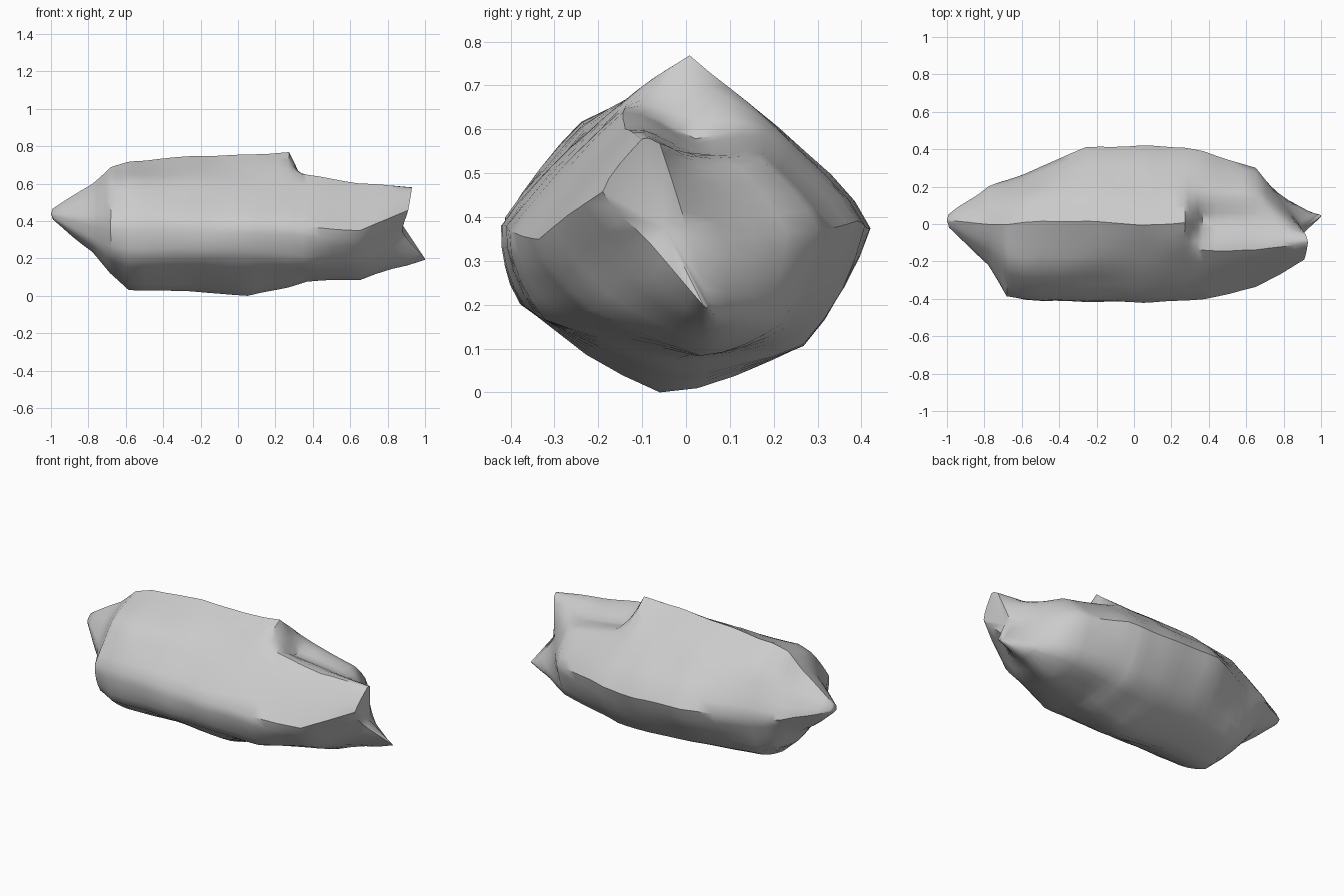
import bpy
import bmesh
from mathutils import Vector, noise

if "Cube" in bpy.data.objects:
    bpy.data.objects.remove(bpy.data.objects["Cube"], do_unlink=True)

AROUND = 4      # steps between neighbouring outline points
ALONG = 4       # steps between neighbouring sections
ROUNDNESS = 0.55

# Sections in hundredths: x, then (y, z) from the crest round the front,
# underside and back.
body = [
    (-78, [(0, 60), (-13, 52), (-22, 41), (-20, 29), (-6, 24), (9, 27), (20, 38), (12, 51)]),
    (-68, [(0, 69), (-22, 60), (-39, 40), (-34, 22), (-9, 12), (13, 17), (23, 37), (13, 57)]),
    (-58, [(1, 72), (-24, 62), (-40, 40), (-37, 20), (-9, 3), (15, 11), (27, 37), (15, 60)]),
    (-25, [(2, 75), (-23, 61), (-41, 40), (-38, 20), (-6, 3), (24, 12), (41, 39), (20, 61)]),
    (5, [(-1, 76), (-22, 60), (-42, 38), (-37, 20), (-6, 0), (27, 11), (42, 38), (21, 61)]),
    (27, [(1, 77), (-14, 67), (-41, 38), (-34, 18), (-3, 5), (27, 11), (41, 38), (19, 61)]),
    (37, [(2, 58), (-14, 65), (-40, 37), (-32, 17), (-2, 8), (26, 13), (39, 39), (18, 59)]),
    (65, [(2, 54), (-14, 60), (-34, 35), (-21, 19), (3, 9), (22, 16), (30, 37), (17, 53)]),
]
# Leaning left end, with its own x for every point
left_end = [(92, -6, 57), (93, -10, 58), (91, -19, 46), (88, -8, 34),
            (100, 4, 20), (97, 5, 21), (88, 1, 35), (90, -3, 48)]


def blunt_tip(ring, x, centre, size):
    """Shrink a section towards a centre to make the pointed end."""
    mid = Vector((x, *centre))
    return [mid + Vector((0, (p.y - mid.y) * size, (p.z - mid.z) * size)) for p in ring]


def round_outline(ring):
    """Closed, slightly rounded outline that keeps a hard corner at the crest."""
    pts = ring + [ring[0]]
    last = len(pts) - 1
    out = []
    for i in range(last):
        a, b = pts[i], pts[i + 1]
        ta = (b - pts[i - 1]) / 2 if i else b - a
        tb = (pts[i + 2] - a) / 2 if i + 2 <= last else b - a
        ta, tb = (b - a).lerp(ta, ROUNDNESS), (b - a).lerp(tb, ROUNDNESS)
        for s in range(AROUND):
            t = s / AROUND
            h = t * t * (3 - 2 * t)
            out.append(a.lerp(b, h) + ta * t * (1 - t) ** 2 - tb * t * t * (1 - t))
    return out


def weather(p):
    """Gentle uneven wear of the surface."""
    return p + noise.noise_vector(p * 5) * 0.009


rings = [[Vector((x, y, z)) / 100 for y, z in outline] for x, outline in body]
rings.insert(0, blunt_tip(rings[0], -0.99, (0.02, 0.44), 0.16))
rings.append([Vector(p) / 100 for p in left_end])
rings = [round_outline(r) for r in rings]

# Skin the sections
bm = bmesh.new()
loops = []
for k in range(len(rings) - 1):
    for s in range(ALONG):
        loops.append([weather(a.lerp(b, s / ALONG)) for a, b in zip(rings[k], rings[k + 1])])
loops.append(rings[-1])
grid = [[bm.verts.new(p) for p in loop] for loop in loops]
count = len(grid[0])
for low, high in zip(grid, grid[1:]):
    for i in range(count):
        j = (i + 1) % count
        bm.faces.new((low[i], low[j], high[j], high[i]))

# Close the pointed end, and hollow the left end
for loop, centre in ((grid[0], (-1, 0.02, 0.44)), (grid[-1], (0.88, -0.05, 0.38))):
    hub = bm.verts.new(centre)
    for i in range(count):
        bm.faces.new((loop[i], loop[(i + 1) % count], hub))

# Rest the rock on the ground
drop = min(v.co.z for v in bm.verts)
bmesh.ops.translate(bm, verts=bm.verts, vec=(0, 0, -drop))
bmesh.ops.recalc_face_normals(bm, faces=bm.faces)

mesh = bpy.data.meshes.new("rock")
bm.to_mesh(mesh)
bm.free()
rock = bpy.data.objects.new("rock", mesh)
bpy.context.collection.objects.link(rock)

# Plain stone colour
stone = bpy.data.materials.new("grey stone")
stone.use_nodes = True
colour = (0.6, 0.6, 0.6, 1)
stone.diffuse_color = colour
stone.node_tree.nodes["Principled BSDF"].inputs["Base Color"].default_value = colour
mesh.materials.append(stone)

bpy.ops.object.select_all(action="DESELECT")
rock.select_set(True)
bpy.context.view_layer.objects.active = rock
bpy.ops.object.shade_smooth_by_angle(angle=0.75)
